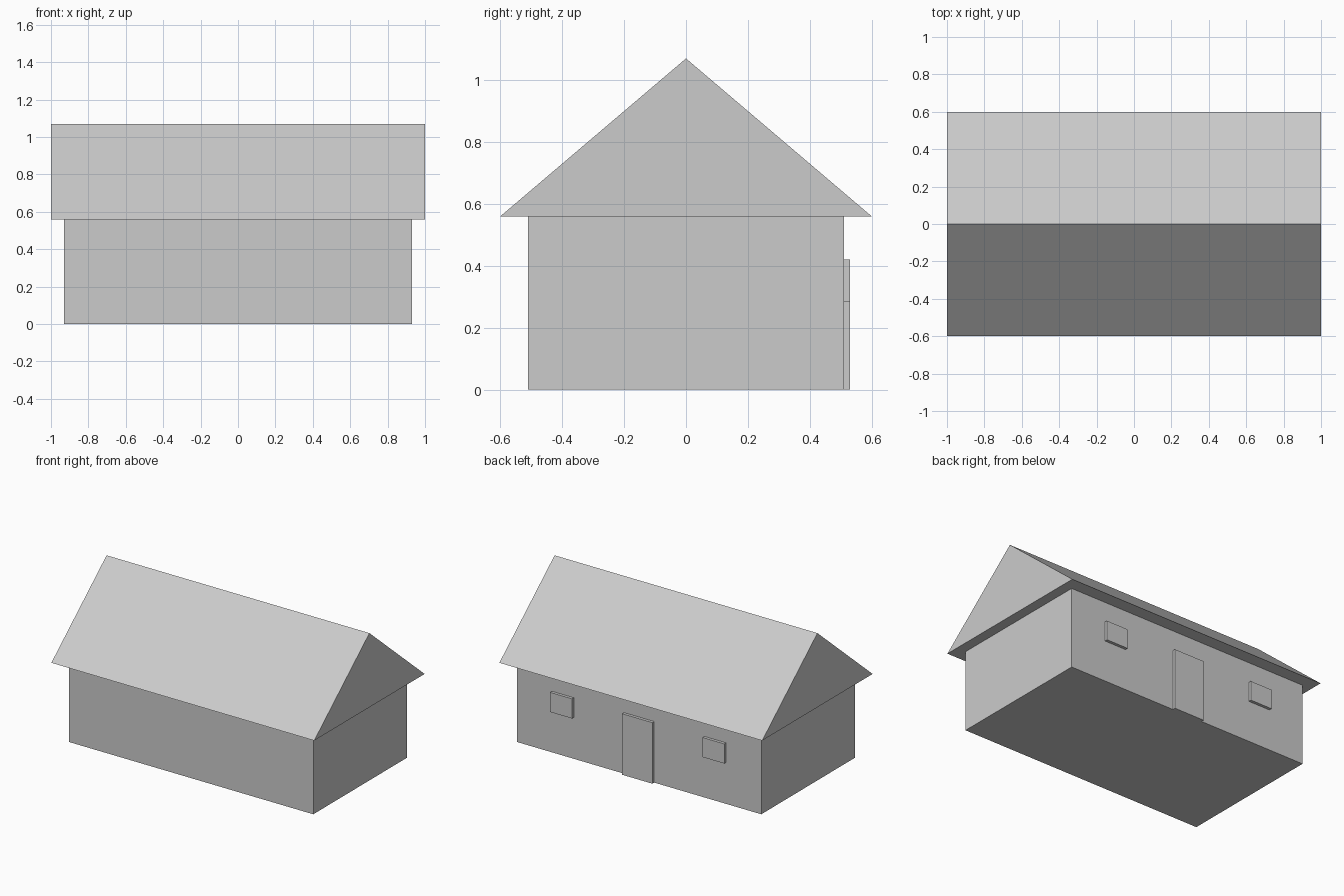
import bpy
import bmesh

default = bpy.data.objects.get("Cube")
if default:
    bpy.data.objects.remove(default, do_unlink=True)

# One plain grey for the whole house
GREY = (0.6, 0.6, 0.6, 1.0)
grey = bpy.data.materials.new("plain_grey")
grey.use_nodes = True
grey.diffuse_color = GREY
for node in grey.node_tree.nodes:
    if node.type == "BSDF_PRINCIPLED":
        node.inputs["Base Color"].default_value = GREY

WALL_X, WALL_Y, WALL_TOP = 0.93, 0.51, 0.56
ROOF_X, ROOF_Y, RIDGE = 1.0, 0.6, 1.07
PANEL_Y, PANEL_TOP = 0.53, 0.42


def prism(name, profile, x0, x1):
    """Extrude a closed (y, z) profile from x0 to x1."""
    bm = bmesh.new()
    face = bm.faces.new([bm.verts.new((x0, y, z)) for y, z in profile])
    result = bmesh.ops.extrude_face_region(bm, geom=[face])
    moved = [v for v in result["geom"] if isinstance(v, bmesh.types.BMVert)]
    bmesh.ops.translate(bm, verts=moved, vec=(x1 - x0, 0, 0))
    bmesh.ops.recalc_face_normals(bm, faces=bm.faces)
    mesh = bpy.data.meshes.new(name)
    bm.to_mesh(mesh)
    bm.free()
    mesh.materials.append(grey)
    obj = bpy.data.objects.new(name, mesh)
    bpy.context.collection.objects.link(obj)
    return obj


def rectangle(y0, y1, z0, z1):
    return [(y0, z0), (y1, z0), (y1, z1), (y0, z1)]


# Walls and overhanging gable roof
prism("walls", rectangle(-WALL_Y, WALL_Y, 0, WALL_TOP), -WALL_X, WALL_X)
prism("roof", [(-ROOF_Y, WALL_TOP), (ROOF_Y, WALL_TOP), (0, RIDGE)], -ROOF_X, ROOF_X)

# Door and a pair of windows, raised from the back wall
prism("door", rectangle(WALL_Y, PANEL_Y, 0, PANEL_TOP), -0.115, 0.115)
for name, centre in (("left_window", 0.58), ("right_window", -0.58)):
    prism(name, rectangle(WALL_Y, PANEL_Y, 0.285, PANEL_TOP), centre - 0.083, centre + 0.083)
